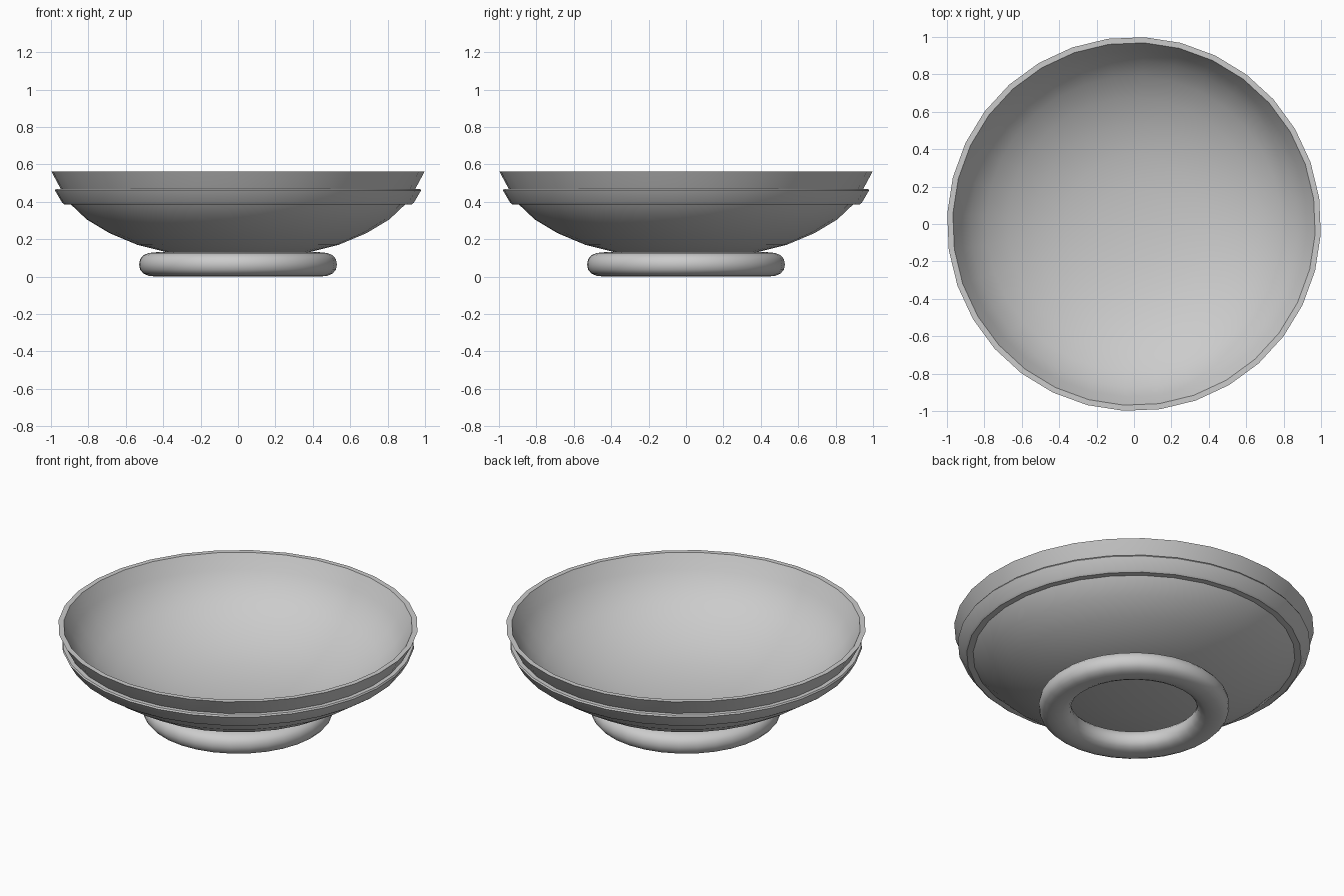
import bpy, bmesh, math

if "Cube" in bpy.data.objects:
    bpy.data.objects.remove(bpy.data.objects["Cube"])

SIDES = 32
OFFSET = math.radians(8.05)


def lathe(name, profile, closed=False, angle=35):
    """Spin an (r, z) profile round z; points at r = 0 become poles."""
    bm = bmesh.new()
    rings = []
    for r, z in profile:
        if r == 0:
            rings.append([bm.verts.new((0, 0, z))] * SIDES)
        else:
            rings.append([bm.verts.new((r * math.cos(OFFSET + math.tau * i / SIDES),
                                        r * math.sin(OFFSET + math.tau * i / SIDES), z))
                          for i in range(SIDES)])
    pairs = list(zip(rings, rings[1:]))
    if closed:
        pairs.append((rings[-1], rings[0]))
    for a, b in pairs:
        for i in range(SIDES):
            j = (i + 1) % SIDES
            corners = list(dict.fromkeys((a[i], a[j], b[j], b[i])))
            bm.faces.new(corners)
    bmesh.ops.recalc_face_normals(bm, faces=bm.faces)
    mesh = bpy.data.meshes.new(name)
    bm.to_mesh(mesh)
    bm.free()
    obj = bpy.data.objects.new(name, mesh)
    bpy.context.collection.objects.link(obj)
    bpy.ops.object.select_all(action='DESELECT')
    obj.select_set(True)
    bpy.context.view_layer.objects.active = obj
    bpy.ops.object.shade_smooth_by_angle(angle=math.radians(angle))
    return obj


# Bowl: outer skin from the centre up, over the rim, and back down inside
outer = [(0, .10), (.20, .107), (.38, .13), (.54, .17), (.69, .233),
         (.81, .305), (.90, .39), (.95, .47), (1.0, .563)]
inner = [(.97, .563), (.925, .478), (.875, .403), (.79, .326), (.675, .257),
         (.53, .195), (.37, .155), (.20, .132), (0, .125)]
lathe("bowl", outer + inner)

# Raised band below the rim
lathe("rim_band", [(.89, .385), (.93, .385), (.942, .395), (.98, .46),
                   (.975, .469), (.94, .469)], closed=True)

# Rounded foot ring, a flattened tube
foot = []
for k in range(16):
    a = math.tau * k / 16
    c, s = math.cos(a), math.sin(a)
    foot.append((.44 + .09 * math.copysign(abs(c) ** .85, c),
                 .067 + .065 * math.copysign(abs(s) ** .85, s)))
low = min(z for r, z in foot)
lathe("foot_ring", [(r, z - low) for r, z in foot], closed=True, angle=60)
